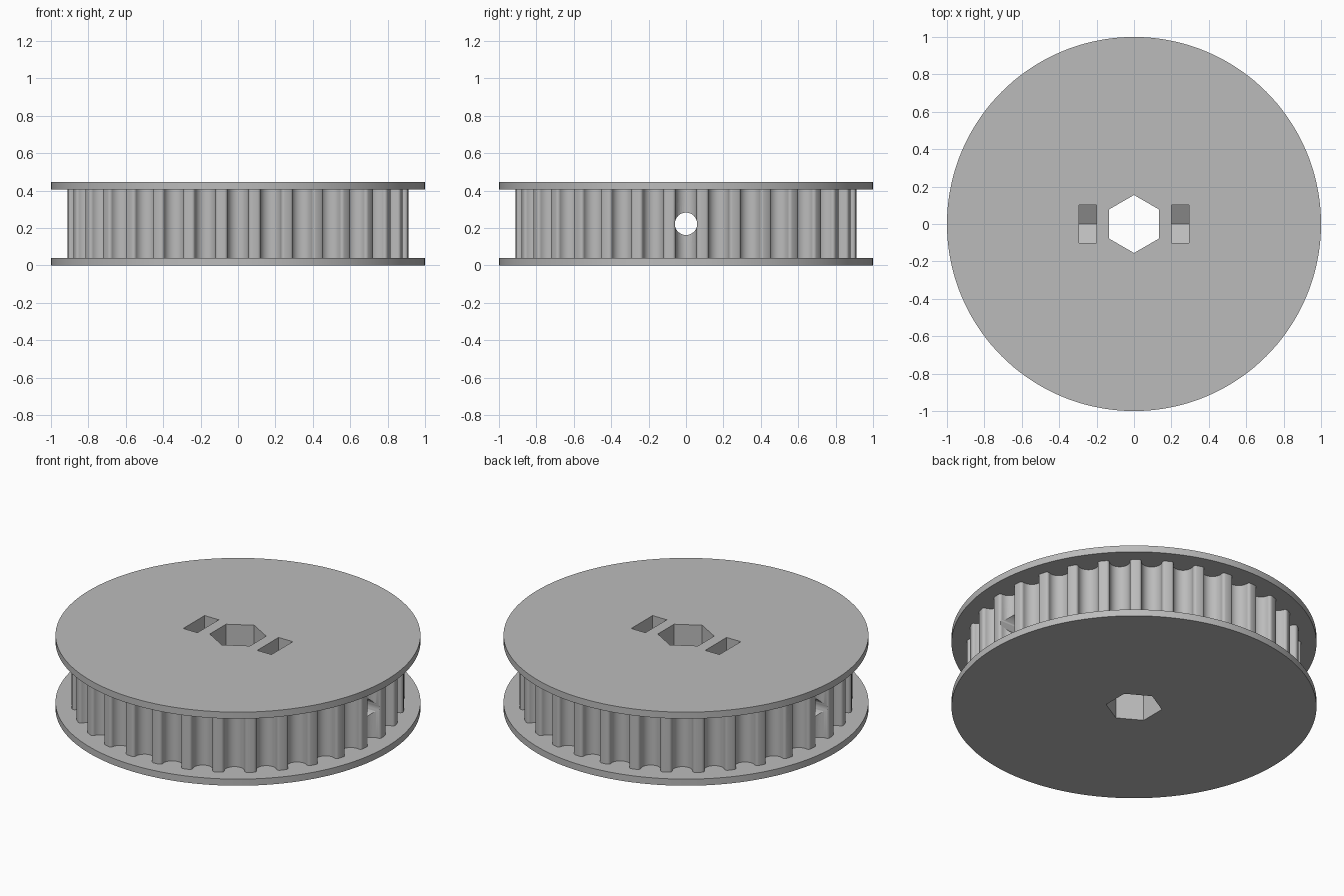
import bpy
import bmesh
from math import pi, sin, cos, radians
from mathutils import Vector, Matrix

cube = bpy.data.objects.get("Cube")
if cube:
    bpy.data.objects.remove(cube, do_unlink=True)

HEIGHT, FLANGE = 0.445, 0.04
TEETH, TIP_R = 32, 0.915
MID = HEIGHT / 2

grey = bpy.data.materials.new("plain grey")
grey.use_nodes = True
colour = (0.5, 0.5, 0.5, 1)
grey.diffuse_color = colour
grey.node_tree.nodes["Principled BSDF"].inputs["Base Color"].default_value = colour


def prism(name, outline, depth, matrix=Matrix()):
    """Extrude a flat outline along local z, then place it."""
    bm = bmesh.new()
    face = bm.faces.new([bm.verts.new((x, y, 0)) for x, y in outline])
    side = bmesh.ops.extrude_face_region(bm, geom=[face])["geom"]
    bmesh.ops.translate(bm, vec=(0, 0, depth),
                        verts=[v for v in side if isinstance(v, bmesh.types.BMVert)])
    bmesh.ops.recalc_face_normals(bm, faces=bm.faces)
    bm.transform(matrix)
    mesh = bpy.data.meshes.new(name)
    bm.to_mesh(mesh)
    bm.free()
    mesh.materials.append(grey)
    obj = bpy.data.objects.new(name, mesh)
    bpy.context.collection.objects.link(obj)
    return obj


def ngon(radius, sides, start=0):
    return [(radius * cos(start + 2 * pi * i / sides),
             radius * sin(start + 2 * pi * i / sides)) for i in range(sides)]


def arc(cx, cy, r, a0, a1, steps):
    angles = [radians(a0 + (a1 - a0) * i / steps) for i in range(steps + 1)]
    return [(cx + r * cos(a), cy + r * sin(a)) for a in angles]


def combine(target, tool, operation):
    mod = target.modifiers.new(operation, "BOOLEAN")
    mod.object, mod.operation, mod.solver = tool, operation, "EXACT"
    bpy.context.view_layer.objects.active = target
    bpy.ops.object.modifier_apply(modifier=mod.name)
    bpy.data.objects.remove(tool, do_unlink=True)


def at(x, y, z):
    return Matrix.Translation((x, y, z))


# One round-bottomed groove centred on +x, with rounded tooth tips
GROOVE_R, TIP_FILLET = 0.056, 0.016
edge = GROOVE_R + TIP_FILLET
shoulder = TIP_R - 0.003 - TIP_FILLET
groove = arc(shoulder, -edge, TIP_FILLET, 0, 90, 4)
groove += arc(TIP_R - 0.021, 0, GROOVE_R, 270, 90, 14)
groove += arc(shoulder, edge, TIP_FILLET, -90, 0, 4)

# Toothed rim outline: the groove repeated around the axis
outline = []
for i in range(TEETH):
    turn = Matrix.Rotation(2 * pi * i / TEETH, 2)
    outline += [tuple(turn @ Vector(p)) for p in groove]

pulley = prism("toothed_pulley", outline, HEIGHT - FLANGE, at(0, 0, FLANGE / 2))

# Flanges
for name, z in (("lower_flange", 0), ("upper_flange", HEIGHT - FLANGE)):
    combine(pulley, prism(name, ngon(1, 144), FLANGE, at(0, 0, z)), "UNION")

# Hexagonal shaft bore
combine(pulley, prism("bore", ngon(0.155, 6, pi / 2), 1, at(0, 0, -0.3)), "DIFFERENCE")

# Cross hole for the set screws
along_x = Matrix.Rotation(pi / 2, 4, "Y")
combine(pulley, prism("screw_hole", ngon(0.06, 32), 2.4, at(-1.2, 0, MID) @ along_x),
        "DIFFERENCE")

# Nut pockets: upright slots with a pointed floor, open at the top
pocket = [(-0.6, 0.102), (-0.6, -0.102), (0.059, -0.102), (0.118, 0), (0.059, 0.102)]
for x in (-0.295, 0.2):
    combine(pulley, prism("nut_pocket", pocket, 0.095, at(x, 0, MID) @ along_x),
            "DIFFERENCE")

# Smooth curved walls, keep the edges crisp
bpy.ops.object.select_all(action="DESELECT")
pulley.select_set(True)
bpy.context.view_layer.objects.active = pulley
bpy.ops.object.shade_smooth_by_angle(angle=radians(25))
